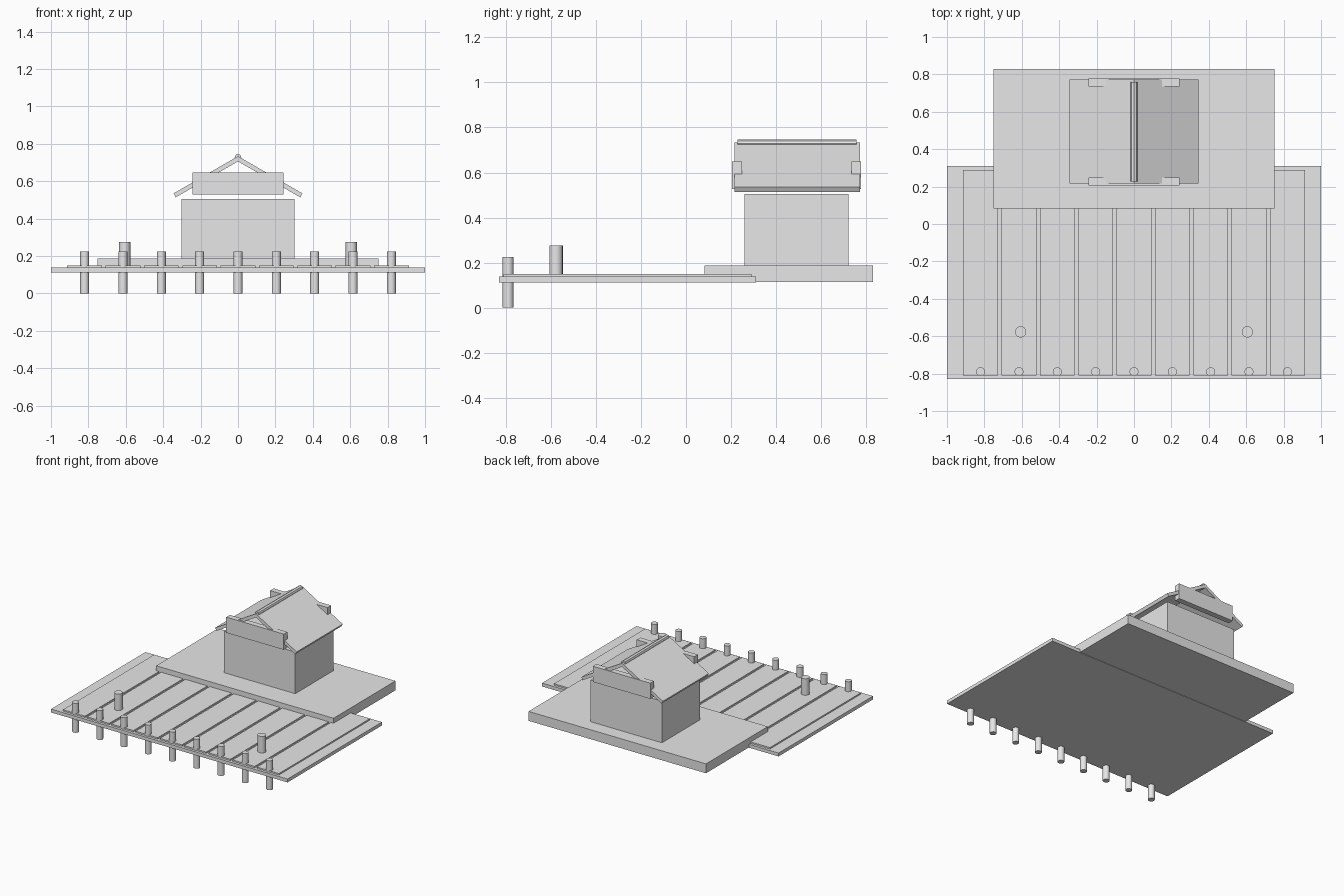
import bpy
import math
from mathutils import Matrix

cube = bpy.data.objects.get("Cube")
if cube:
    bpy.data.objects.remove(cube, do_unlink=True)

grey = bpy.data.materials.new("plain_grey")
grey.use_nodes = True
grey.diffuse_color = (0.8, 0.8, 0.8, 1)
grey.node_tree.nodes["Principled BSDF"].inputs["Base Color"].default_value = (0.8, 0.8, 0.8, 1)


def finish(name):
    obj = bpy.context.object
    obj.name = name
    obj.data.materials.append(grey)
    return obj


def box(name, x, y, z):
    """Box from (min, max) spans on each axis."""
    spans = (x, y, z)
    bpy.ops.mesh.primitive_cube_add(size=1, location=[(a + b) / 2 for a, b in spans])
    obj = finish(name)
    obj.data.transform(Matrix.Diagonal([b - a for a, b in spans] + [1]))
    return obj


def post(name, x, y, z, radius):
    bpy.ops.mesh.primitive_cylinder_add(
        vertices=16, radius=radius, depth=z[1] - z[0], location=(x, y, sum(z) / 2))
    bpy.ops.object.shade_smooth_by_angle(angle=math.radians(40))
    return finish(name)


# Deck, planks and the row of pier posts
box("deck", (-1, 1), (-0.83, 0.31), (0.112, 0.138))
SPACING = 0.205
for i in range(-4, 5):
    x = i * SPACING
    box("deck_plank", (x - 0.093, x + 0.093), (-0.81, 0.29), (0.136, 0.149))
    post("pier_post", x, -0.79, (0, 0.225), 0.024)

# Two mooring posts standing on the deck
for side in (-1, 1):
    post("mooring_post", side * 0.606, -0.577, (0.149, 0.275), 0.03)

# Stone base and hut
box("base_slab", (-0.75, 0.75), (0.083, 0.83), (0.115, 0.187))
box("hut_walls", (-0.302, 0.302), (0.26, 0.722), (0.187, 0.505))

# Two roof panels sloping down from the ridge
PITCH = math.radians(30)
APEX, LENGTH, THICK = 0.734, 0.398, 0.024
for side in (-1, 1):
    panel = box("roof_panel", (0, LENGTH), (-0.278, 0.278), (-THICK, 0))
    mid = panel.location.copy()
    panel.data.transform(Matrix.Translation(mid))
    panel.location = (0, 0.494, APEX)
    panel.rotation_euler = (0, PITCH, 0 if side > 0 else math.pi)

# Ridge pole
bpy.ops.mesh.primitive_cylinder_add(
    vertices=8, radius=0.018, depth=0.53, location=(0, 0.493, 0.728),
    rotation=(math.pi / 2, 0, 0))
finish("ridge_pole")

# Boards across both gables
for name, y in (("front_gable_board", (0.205, 0.248)), ("back_gable_board", (0.735, 0.778))):
    box(name, (-0.243, 0.243), y, (0.528, 0.648))
